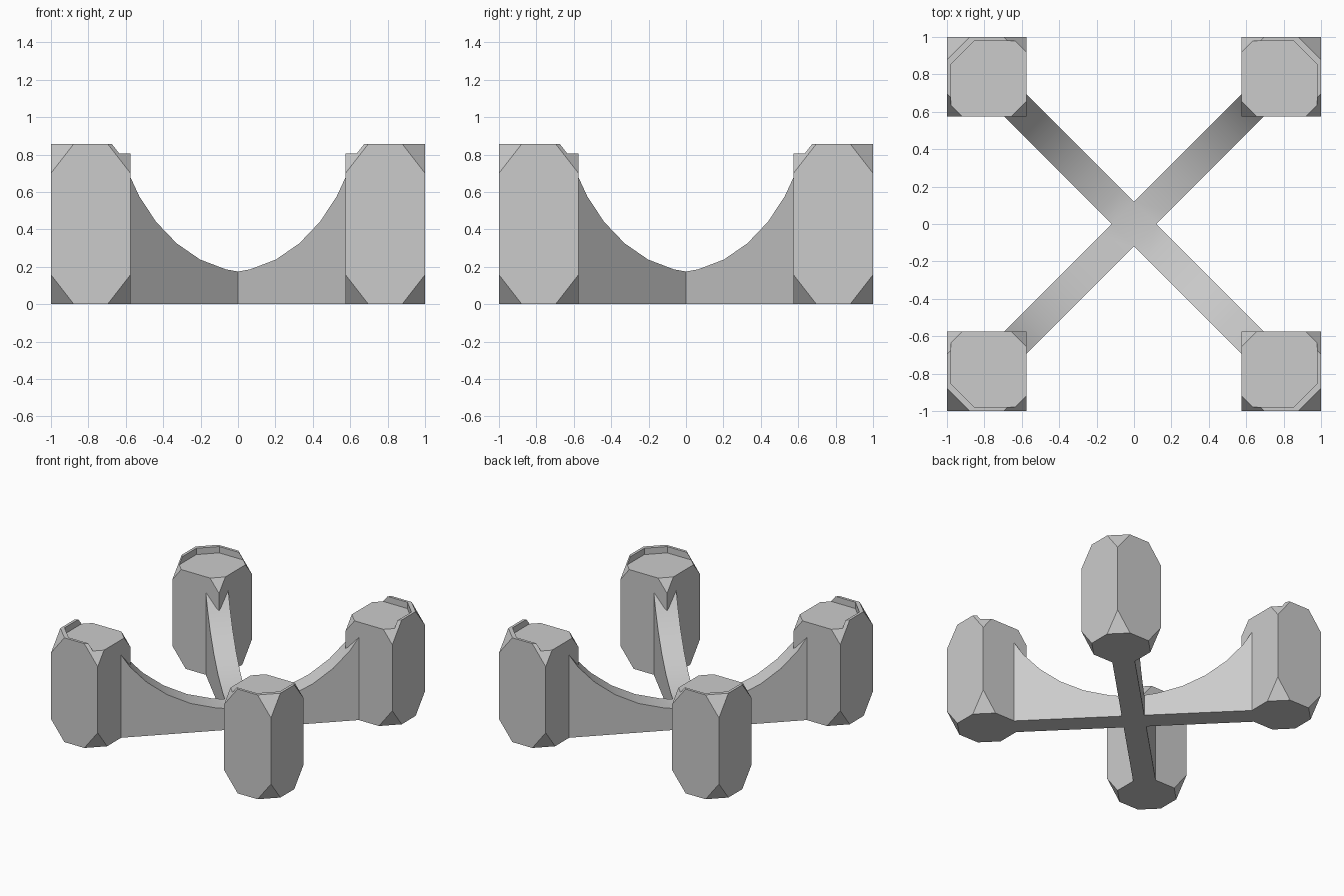
import bpy, bmesh, math
from mathutils import Vector

if "Cube" in bpy.data.objects:
    bpy.data.objects.remove(bpy.data.objects["Cube"], do_unlink=True)

INNER, HEIGHT, FLOOR = 0.575, 0.857, 0.805   # inner side of posts, post height, recess floor
CUT, CUT_Z = 0.122, 0.157                    # size of the corner cuts
HALF = 0.085                                 # half width of the arms

grey = bpy.data.materials.new("plain grey")
grey.use_nodes = True
grey.diffuse_color = (0.6, 0.6, 0.6, 1)
grey.node_tree.nodes["Principled BSDF"].inputs["Base Color"].default_value = (0.6, 0.6, 0.6, 1)


def add_object(name, bm):
    bmesh.ops.recalc_face_normals(bm, faces=bm.faces)
    mesh = bpy.data.meshes.new(name)
    bm.to_mesh(mesh)
    bm.free()
    mesh.materials.append(grey)
    obj = bpy.data.objects.new(name, mesh)
    bpy.context.collection.objects.link(obj)
    return obj


def prism(bm, outline, bottom, top):
    face = bm.faces.new([bm.verts.new((x, y, bottom)) for x, y in outline])
    ext = bmesh.ops.extrude_face_region(bm, geom=[face])
    verts = [g for g in ext["geom"] if isinstance(g, bmesh.types.BMVert)]
    bmesh.ops.translate(bm, verts=verts, vec=(0, 0, top - bottom))


# Post: square block with all eight corners sliced off
bm = bmesh.new()
prism(bm, [(INNER, INNER), (1, INNER), (1, 1), (INNER, 1)], 0, HEIGHT)
for x, sx in ((INNER, -1), (1, 1)):
    for y, sy in ((INNER, -1), (1, 1)):
        for z, sz in ((0, -1), (HEIGHT, 1)):
            res = bmesh.ops.bisect_plane(
                bm, geom=bm.verts[:] + bm.edges[:] + bm.faces[:], dist=1e-5,
                plane_co=(x - sx * CUT, y, z),
                plane_no=Vector((sx / CUT, sy / CUT, sz / CUT_Z)).normalized(),
                clear_outer=True)
            edges = [g for g in res["geom_cut"] if isinstance(g, bmesh.types.BMEdge)]
            bmesh.ops.holes_fill(bm, edges=edges, sides=0)
post = add_object("post_back_left", bm)

# Recess in the post top, leaving a thin rim on the outer sides
bm = bmesh.new()
prism(bm, [(0.5, 0.5), (0.978, 0.5), (0.978, 0.855), (0.855, 0.978), (0.5, 0.978)], FLOOR, 1)
cutter = add_object("recess_cutter", bm)
cutter.hide_render = True
mod = post.modifiers.new("recess", "BOOLEAN")
mod.operation = "DIFFERENCE"
mod.solver = "EXACT"
mod.object = cutter
deps = bpy.context.evaluated_depsgraph_get()
cut_mesh = bpy.data.meshes.new_from_object(post.evaluated_get(deps))
post.modifiers.clear()
post.data = cut_mesh
bpy.data.objects.remove(cutter, do_unlink=True)

# The other three posts
for i, name in enumerate(("post_back_right", "post_front_right", "post_front_left"), 1):
    copy = bpy.data.objects.new(name, cut_mesh)
    copy.rotation_euler.z = i * math.pi / 2
    bpy.context.collection.objects.link(copy)

# Cross base: four arms with an arched top, meeting in the middle
RADIUS, CENTRE = 1.056, 1.227
steps = [math.asin(HALF / RADIUS)] + [math.radians(a) for a in (9.6, 20.6, 31.3, 41.8, 51.8, 62)]
bm = bmesh.new()
for k in range(4):
    angle = math.pi / 4 + k * math.pi / 2
    along = Vector((math.cos(angle), math.sin(angle), 0))
    side = Vector((-along.y, along.x, 0))
    up = Vector((0, 0, 1))
    mid_top = bm.verts.new(up * (CENTRE - RADIUS))
    mid_bottom = bm.verts.new((0, 0, 0))
    rows = []
    for a in steps:
        r, z = RADIUS * math.sin(a), CENTRE - RADIUS * math.cos(a)
        rows.append([bm.verts.new(along * r + side * s + up * h)
                     for s, h in ((-HALF, 0), (HALF, 0), (HALF, z), (-HALF, z))])
    bm.faces.new((mid_top, rows[0][3], rows[0][2]))
    bm.faces.new((mid_bottom, rows[0][0], rows[0][1]))
    for p, q in zip(rows, rows[1:]):
        for j in range(4):
            n = (j + 1) % 4
            bm.faces.new((p[j], p[n], q[n], q[j]))
    bm.faces.new(rows[-1])
bmesh.ops.remove_doubles(bm, verts=bm.verts, dist=1e-4)
base = add_object("cross_base", bm)
bpy.ops.object.select_all(action="DESELECT")
base.select_set(True)
bpy.context.view_layer.objects.active = base
bpy.ops.object.shade_smooth_by_angle(angle=math.radians(30))
